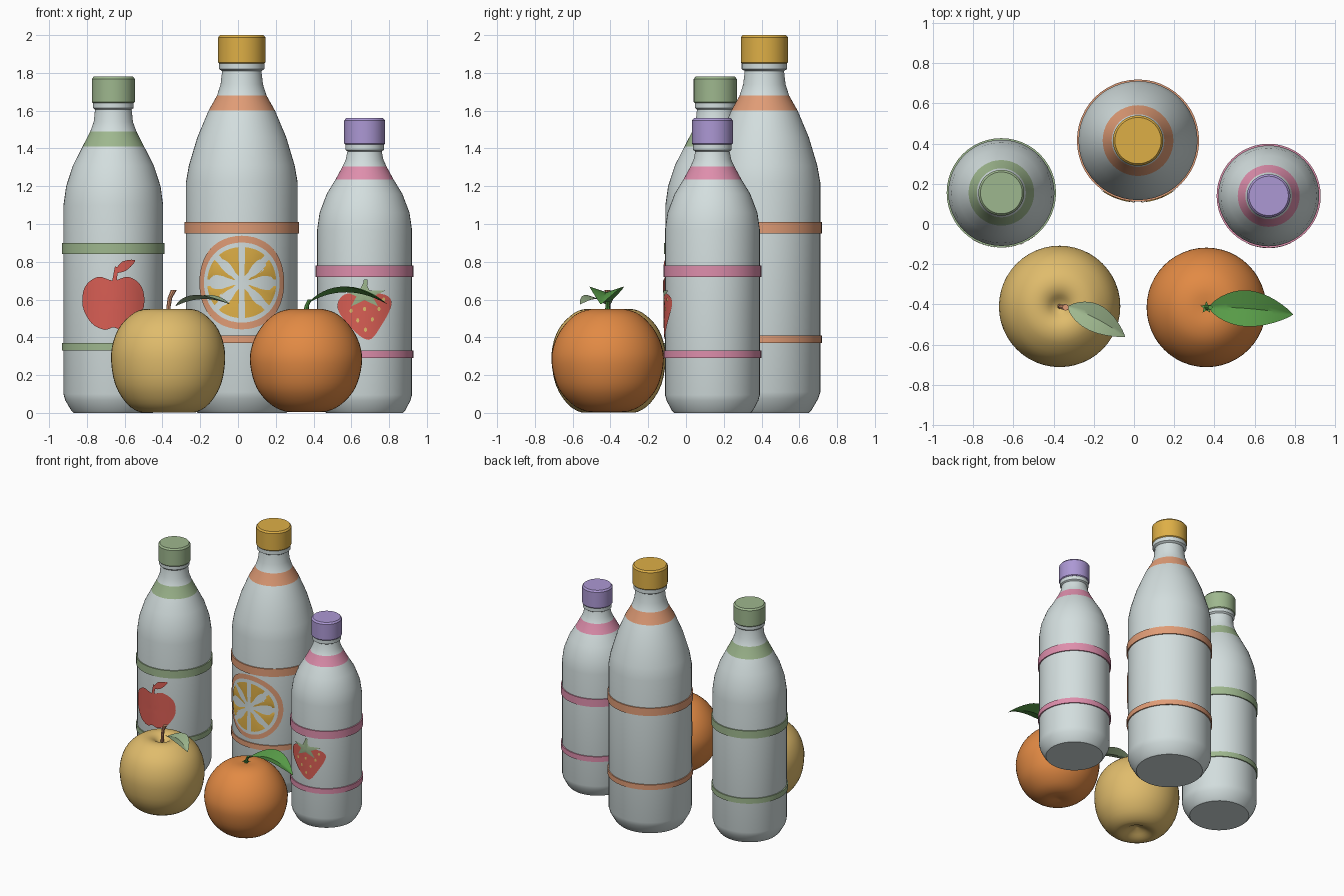
import bpy, bmesh, math
from mathutils import Vector

if "Cube" in bpy.data.objects:
    bpy.data.objects.remove(bpy.data.objects["Cube"])


def lin(c):
    c /= 255
    return c / 12.92 if c <= 0.04045 else ((c + 0.055) / 1.055) ** 2.4


def mat(name, r, g, b):
    m = bpy.data.materials.new(name)
    m.diffuse_color = (lin(r), lin(g), lin(b), 1)
    m.use_nodes = True
    m.node_tree.nodes["Principled BSDF"].inputs["Base Color"].default_value = m.diffuse_color
    return m


PALE = mat("pale bottle", 211, 222, 222)
SAGE = mat("sage green", 158, 183, 142)
SALMON = mat("salmon orange", 224, 156, 118)
GOLD = mat("gold", 222, 175, 70)
LILAC = mat("lilac", 172, 152, 212)
PINK = mat("pink", 222, 142, 172)
RED = mat("red", 216, 94, 84)
APPLE = mat("apple yellow", 224, 188, 108)
ORANGE = mat("orange peel", 226, 138, 68)
LEAF = mat("leaf green", 88, 156, 72)


def finish(name, bm, mats, fix=True):
    if fix:
        bmesh.ops.recalc_face_normals(bm, faces=bm.faces)
    me = bpy.data.meshes.new(name)
    bm.to_mesh(me)
    bm.free()
    for m in mats:
        me.materials.append(m)
    ob = bpy.data.objects.new(name, me)
    bpy.context.collection.objects.link(ob)
    return ob


def spline(pts, n, closed=False):
    """Catmull-Rom curve through 2D points."""
    p = [Vector(q) for q in pts]
    k = len(p)
    at = (lambda i: p[i % k]) if closed else (lambda i: p[max(0, min(k - 1, i))])
    out = []
    for i in range(k if closed else k - 1):
        a, b, c, d = at(i - 1), at(i), at(i + 1), at(i + 2)
        for j in range(n):
            t = j / n
            out.append(0.5 * (2 * b + (c - a) * t + (2 * a - 5 * b + 4 * c - d) * t * t
                              + (3 * b - a - 3 * c + d) * t ** 3))
    return out if closed else out + [p[-1]]


def lathe(name, profile, x, y, mats, seg=48, band=None):
    """Revolve (radius, z) points; faces inside the band heights get slot 1."""
    bm = bmesh.new()
    rings = []
    for r, z in profile:
        if r < 1e-4:
            rings.append([bm.verts.new((x, y, z))] * seg)
        else:
            rings.append([bm.verts.new((x + r * math.cos(math.tau * i / seg),
                                        y + r * math.sin(math.tau * i / seg), z))
                          for i in range(seg)])
    for (p, q), a, b in zip(zip(profile, profile[1:]), rings, rings[1:]):
        for i in range(seg):
            j = (i + 1) % seg
            f = bm.faces.new(list(dict.fromkeys((a[i], a[j], b[j], b[i]))))
            if band and band[0] < (p[1] + q[1]) / 2 < band[1]:
                f.material_index = 1
    return finish(name, bm, mats)


def bottle(side, x, y, body, band, cap, hoops, tint, cap_tint):
    # body with painted shoulder band
    lathe(side + "_bottle", [(0, 0)] + body + [(0, body[-1][1])], x, y, [PALE, tint], band=band)
    # screw cap with softened rims
    r, z0, z1 = cap
    lathe(side + "_cap", [(0, z0), (r - .005, z0), (r, z0 + .006), (r, z1 - .012),
                          (r - .01, z1), (0, z1)], x, y, [cap_tint])
    # raised label hoops
    rb = max(p[0] for p in body)
    for n, (a, b) in zip(("upper", "lower"), hoops):
        lathe(f"{side}_{n}_hoop", [(rb - .004, a), (rb + .008, a), (rb + .008, b),
                                   (rb - .004, b), (rb - .004, a)], x, y, [tint])


def decal(name, outline, centre, bott, lift, m, rings=6):
    """Wrap a star-shaped flat outline (u, v) around the front of a bottle."""
    x, y, rb = bott
    r = rb + lift
    bm = bmesh.new()

    def put(u, v):
        return bm.verts.new((x + r * math.sin(u / rb), y - r * math.cos(u / rb), v))
    cu = sum(p[0] for p in outline) / len(outline)
    cv = sum(p[1] for p in outline) / len(outline)
    loops = [[put(centre[0] + cu + (p[0] - cu) * k / rings, centre[1] + cv + (p[1] - cv) * k / rings)
              for p in outline] for k in range(1, rings + 1)]
    mid = put(centre[0] + cu, centre[1] + cv)
    n = len(outline)
    for i in range(n):
        j = (i + 1) % n
        bm.faces.new((mid, loops[0][i], loops[0][j]))
        for a, b in zip(loops, loops[1:]):
            bm.faces.new((a[i], b[i], b[j], a[j]))
    return finish(name, bm, [m], fix=False)


def circle(r, n=48):
    return [(r * math.cos(math.tau * i / n), r * math.sin(math.tau * i / n)) for i in range(n)]


def star(r1, r2, n):
    return [((r1, r2)[i % 2] * math.cos(math.pi * i / n + math.pi / 2),
             (r1, r2)[i % 2] * math.sin(math.pi * i / n + math.pi / 2)) for i in range(2 * n)]


# Bottles
bottle("centre", .02, .415,
       [(.235, 0), (.25, .015), (.285, .075), (.296, .11), (.296, 1.22), (.28, 1.31), (.235, 1.46),
        (.176, 1.6), (.131, 1.68), (.112, 1.74), (.104, 1.81), (.12, 1.82), (.12, 1.86)],
       (1.6, 1.68), (.125, 1.85, 2.0), [(.95, 1.01), (.37, .41)], SALMON, GOLD)
bottle("left", -.66, .155,
       [(.21, 0), (.223, .013), (.255, .067), (.264, .1), (.264, 1.1), (.25, 1.2), (.214, 1.31),
        (.163, 1.41), (.122, 1.49), (.104, 1.54), (.097, 1.605), (.108, 1.615), (.108, 1.65)],
       (1.41, 1.49), (.114, 1.64, 1.78), [(.84, .9), (.33, .37)], SAGE, SAGE)
bottle("right", .67, .14,
       [(.203, 0), (.215, .013), (.243, .065), (.251, .095), (.251, .97), (.238, 1.06), (.2, 1.16),
        (.154, 1.235), (.116, 1.305), (.1, 1.34), (.091, 1.385), (.102, 1.392), (.102, 1.43)],
       (1.235, 1.305), (.108, 1.42, 1.56), [(.72, .78), (.29, .33)], PINK, LILAC)

# Citrus slice on the centre bottle
B = (.02, .415, .296)
decal("slice_rind", circle(.248), (0, .69), B, .006, SALMON, 8)
decal("slice_pith", circle(.212), (0, .69), B, .009, PALE, 8)
for k in range(8):
    mid = math.tau * (k + .5) / 8
    wedge = [(.035 * math.cos(mid), .035 * math.sin(mid))]
    for i in range(9):
        a = mid + (i / 8 - .5) * .6
        wedge.append((.188 * math.cos(a), .188 * math.sin(a)))
    decal(f"slice_segment_{k + 1}", wedge, (0, .69), B, .012, GOLD, 4)

# Apple picture on the left bottle
B = (-.66, .155, .264)
half = [(.08, .135), (.155, .08), (.168, -.02), (.115, -.11), (.045, -.145)]
apple = [(0, -.132)] + half[::-1] + [(0, .115)] + [(-u, v) for u, v in half]
decal("printed_apple", spline(apple, 4, True), (0, .585), B, .009, RED)
decal("printed_apple_stem", [(-.008, .1), (.015, .1), (.026, .185), (.008, .19)], (0, .585), B, .01, RED, 2)
decal("printed_apple_leaf", spline([(.01, .16), (.065, .168), (.115, .222), (.045, .215)], 5, True),
      (0, .585), B, .0105, RED, 3)

# Strawberry picture on the right bottle
B = (.67, .14, .251)
berry = [(.02, -.138), (.09, -.06), (.148, .05), (.11, .1), (0, .11), (-.11, .1), (-.148, .03), (-.075, -.07)]
decal("printed_strawberry", spline(berry, 5, True), (0, .525), B, .006, RED)
crown = [(u * 1.25, v * .8) for u, v in star(.095, .035, 5)]
decal("printed_strawberry_crown", crown, (0, .625), B, .009, SAGE, 4)
decal("printed_strawberry_stalk", [(-.01, 0), (.01, 0), (.016, .085), (-.004, .085)], (0, .62), B, .0095, SAGE, 2)
for k, (u, v) in enumerate([(-.07, .54), (0, .55), (.075, .55), (-.035, .49), (.04, .495), (.005, .44), (.1, .6)]):
    decal(f"strawberry_seed_{k + 1}", [(a * .7, b) for a, b in circle(.012, 8)], (u, v), B, .009, APPLE, 1)

# Fruits
lathe("apple", spline([(0, .055), (.05, .035), (.1, .008), (.15, .004), (.22, .05), (.28, .15),
                       (.302, .28), (.29, .38), (.25, .465), (.18, .53), (.12, .55), (.07, .54),
                       (.03, .51), (0, .495)], 3), -.37, -.41, [APPLE])
lathe("orange", spline([(0, .015), (.09, .004), (.18, .04), (.26, .13), (.296, .26), (.285, .36),
                        (.24, .45), (.17, .52), (.09, .549), (0, .545)], 4), .36, -.415, [ORANGE])


def leaf(name, p0, p1, p2, width, fold, m, n=14, k=4):
    """Curved leaf along a quadratic path, folded up along the midrib."""
    p0, p1, p2 = map(Vector, (p0, p1, p2))
    side = (p2 - p0).cross(Vector((0, 0, 1))).normalized()
    bm = bmesh.new()
    rows = []
    for i in range(n + 1):
        t = i / n
        c = p0 * (1 - t) ** 2 + p1 * 2 * t * (1 - t) + p2 * t * t
        w = max(.03, math.sin(math.pi * t ** .9) ** .8 if 0 < t < 1 else 0)
        rows.append([bm.verts.new(c + side * (width * w * s / k)
                                  + Vector((0, 0, fold * w * abs(s) / k)))
                     for s in range(-k, k + 1)])
    for a, b in zip(rows, rows[1:]):
        for s in range(2 * k):
            bm.faces.new((a[s], a[s + 1], b[s + 1], b[s]))
    bmesh.ops.recalc_face_normals(bm, faces=bm.faces)
    if sum(f.normal.z for f in bm.faces) < 0:
        bmesh.ops.reverse_faces(bm, faces=bm.faces)
    return finish(name, bm, [m], fix=False)


def stem(name, pts, radii, m, seg=8):
    bm = bmesh.new()
    rings = [[bm.verts.new(Vector(p) + Vector((r * math.cos(math.tau * i / seg), r * math.sin(math.tau * i / seg), 0)))
              for i in range(seg)] for p, r in zip(pts, radii)]
    for a, b in zip(rings, rings[1:]):
        for i in range(seg):
            bm.faces.new((a[i], a[(i + 1) % seg], b[(i + 1) % seg], b[i]))
    bm.faces.new(rings[0])
    bm.faces.new(rings[-1])
    return finish(name, bm, [m])


# Stems, calyx and leaves
stem("apple_stem", [(-.37, -.41, .48), (-.368, -.41, .56), (-.36, -.412, .61), (-.34, -.415, .65)],
     [.012, .011, .012, .016], SALMON)
leaf("apple_leaf", (-.33, -.41, .565), (-.19, -.455, .635), (-.045, -.56, .575), .068, .022, SAGE)
stem("orange_stem", [(.36, -.415, .54), (.365, -.415, .57), (.38, -.415, .6)], [.014, .011, .011], LEAF)
bm = bmesh.new()
bm.faces.new([bm.verts.new((.36 + u, -.415 + v, .556)) for u, v in star(.032, .014, 5)])
finish("orange_calyx", bm, [LEAF], fix=False)
leaf("orange_leaf", (.37, -.415, .58), (.57, -.41, .70), (.79, -.45, .575), .09, .03, LEAF)

# Smooth shading with crisp edges
for ob in bpy.context.scene.objects:
    ob.select_set(True)
    bpy.context.view_layer.objects.active = ob
bpy.ops.object.shade_smooth_by_angle(angle=math.radians(35))
